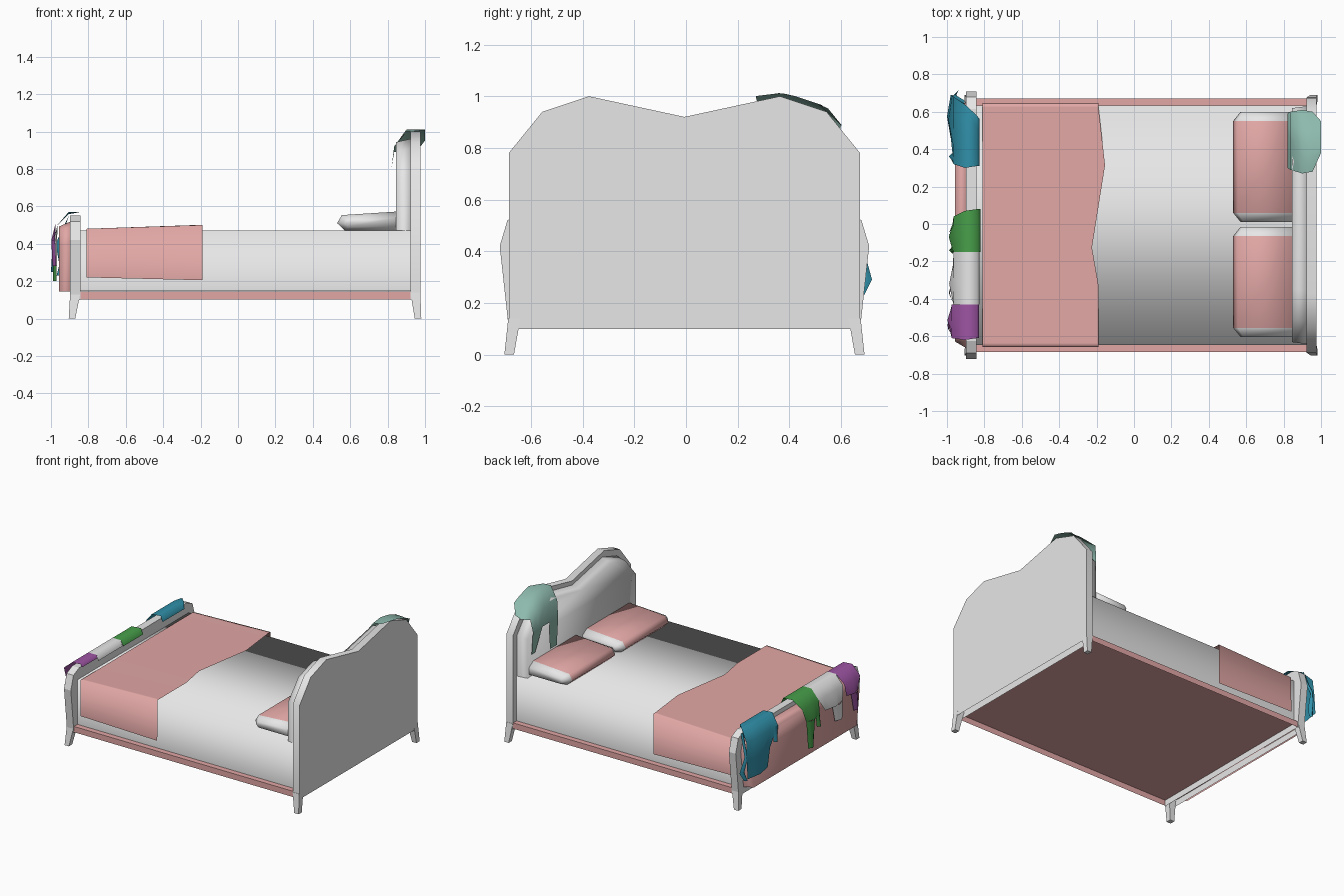
import bpy, bmesh

cube = bpy.data.objects.get("Cube")
if cube:
    bpy.data.objects.remove(cube, do_unlink=True)


def material(name, r, g, b):
    m = bpy.data.materials.new(name)
    m.use_nodes = True
    m.diffuse_color = (r, g, b, 1)
    m.node_tree.nodes["Principled BSDF"].inputs["Base Color"].default_value = (r, g, b, 1)
    return m


white = material("white", .8, .8, .8)
pink = material("pink", .76, .39, .38)
blue = material("blue", .03, .28, .4)
green = material("green", .065, .35, .07)
purple = material("purple", .34, .09, .37)
sage = material("sage", .27, .49, .42)

MID = -.006   # centre line of the bed


def loft(name, strips, mats, closed=True, caps=True, smooth=False, sharp=False, rule=None):
    """Skin each list of equal rings, optionally closing them and capping the ends."""
    bm = bmesh.new()
    for rings in strips:
        rows = [[bm.verts.new(p) for p in ring] for ring in rings]
        n = len(rows[0])
        for a, b in zip(rows, rows[1:]):
            for i in range(n if closed else n - 1):
                j = (i + 1) % n
                bm.faces.new((a[i], a[j], b[j], b[i]))
        if caps:
            bm.faces.new(rows[0])
            bm.faces.new(rows[-1])
    bmesh.ops.recalc_face_normals(bm, faces=bm.faces)
    for f in bm.faces:
        f.smooth = smooth
        if rule:
            f.material_index = rule(f)
    me = bpy.data.meshes.new(name)
    bm.to_mesh(me)
    bm.free()
    if sharp:
        me.set_sharp_from_angle(angle=1.1)
    for m in mats:
        me.materials.append(m)
    ob = bpy.data.objects.new(name, me)
    bpy.context.collection.objects.link(ob)
    return ob


def rect(x0, x1, y0, y1, z):
    return [(x0, y0, z), (x1, y0, z), (x1, y1, z), (x0, y1, z)]


def mirrored(half):
    return half + [(-y, z) for y, z in reversed(half) if y]


def section(x, outline, wide=1, tall=1, z0=.1):
    """Board outline at x, resized about its bottom middle at height z0."""
    return [(x, y * wide + MID, z0 + (z - .1) * tall) for y, z in outline]


head = mirrored([(-.68, .1), (-.68, .78), (-.55, .94), (-.37, 1), (0, .92)])
foot = mirrored([(-.68, .1), (-.715, .42), (-.685, .52), (-.62, .55), (0, .55)])

# Boards with their padded panels, all open underneath
loft("headboard", [[section(.922, head), section(.975, head)]], [white],
     closed=False, smooth=True, sharp=True)
loft("headboard_padding", [[section(.845, head, .92, .87, .16), section(.923, head, .935, .89, .16)]],
     [white], closed=False, smooth=True)
loft("footboard", [[section(-.897, foot), section(-.842, foot)]], [white], closed=False)
loft("footboard_padding", [[section(-.958, foot, .87, .77, .145), section(-.896, foot, .92, .83, .145)]],
     [pink], closed=False, smooth=True)

# Tapered legs
for end, (b0, b1, t0, t1) in {"head": (.945, .98, .922, .975), "foot": (-.905, -.87, -.897, -.842)}.items():
    for side, s in (("back", 1), ("front", -1)):
        loft(end + "_leg_" + side, [[rect(b0, b1, s * .66 + MID, s * .697 + MID, 0),
                                     rect(t0, t1, s * .635 + MID, s * .682 + MID, .14)]], [white])


def cover(name, mat, wide, low, high, smooth):
    """Open-bottomed tray over the length of the bed."""
    outline = [(-wide, low), (-wide, high), (wide, high), (wide, low)]
    loft(name, [[section(x, outline, z0=.1) for x in (-.842, .922)]], [mat],
         closed=False, caps=False, smooth=smooth)


# Base and bedding
cover("bed_base", pink, .678, .103, .145, False)
cover("mattress", white, .64, .146, .47, True)
fold = [(-.65, -.19), (-.63, -.19), (-.32, -.19), (-.12, -.225), (.32, -.155), (.63, -.19), (.65, -.19)]
fold_rows = [[(-.81, y + MID, .48), (x, y + MID, .5)] for y, x in fold]
hems = [[(-.81, s * .652 + MID, .22), (-.19, s * .652 + MID, .205)] for s in (-1, 1)]
loft("blanket", [[hems[0]] + fold_rows + [hems[1]]], [pink], closed=False, caps=False, smooth=True)

# Pillows: coloured middle with plain ends
pillow = [(.85, .472), (.57, .472), (.53, .51), (.555, .553), (.85, .572)]
pillow_end = [(.85, .49), (.59, .49), (.57, .51), (.585, .53), (.85, .54)]
for name, y0 in (("pillow_back", .01), ("pillow_front", -.605)):
    spans = ((0, pillow_end), (.05, pillow), (.54, pillow), (.59, pillow_end))
    loft(name, [[[(x, y0 + d, z) for x, z in prof] for d, prof in spans]], [white, pink], smooth=True,
         rule=lambda f, c=y0 + .295: int(abs(f.calc_center_median().y - c) < .1))


def top_height(outline, y):
    """Height of a board's upper edge at y."""
    pts = [p for p in outline if p[1] > .45]
    y = max(pts[0][0], min(pts[-1][0], y - MID))
    for (a, za), (b, zb) in zip(pts, pts[1:]):
        if a <= y <= b:
            return za + (zb - za) * (y - a) / (b - a)


def cloth(name, mat, board, *strips):
    """Garment from strips of rows (x, z, y from, y to), held to the board's edge."""
    made = []
    for rows in strips:
        grid = []
        for x, z, a, b in rows:
            bulge = .02 if z < .5 else 0    # hanging parts billow outwards
            ring = []
            for i in range(5):
                y = a + (b - a) * i / 4
                ring.append((x - bulge * (1 - abs(i / 2 - 1)), y, min(z, top_height(board, y) + .02)))
            grid.append(ring)
        made.append(grid)
    loft(name, made, [mat], closed=False, caps=False, smooth=True)


# Clothes thrown over the boards
cloth("sage_top", sage, head,
      [(1, 1.01, .38, .55), (.955, 1.012, .28, .6), (.9, 1.01, .27, .61), (.835, .92, .29, .6),
       (.82, .8, .3, .59)],
      [(.82, .8, .48, .59), (.838, .63, .54, .58)],
      [(.82, .8, .3, .4), (.838, .59, .29, .37)])
cloth("blue_top", blue, foot,
      [(-.825, .53, .31, .56), (-.84, .57, .31, .58), (-.905, .57, .3, .64), (-.965, .5, .32, .68),
       (-.972, .38, .42, .69), (-.98, .25, .46, .69)],
      [(-.965, .5, .32, .37), (-.97, .4, .34, .38)],
      [(-.905, .55, .63, .66), (-.955, .4, .67, .69), (-.935, .29, .67, .72), (-.95, .23, .66, .69)])
cloth("green_top", green, foot,
      [(-.82, .53, -.15, .08), (-.838, .57, -.15, .08), (-.905, .57, -.15, .07), (-.965, .5, -.15, .04),
       (-.97, .4, -.14, 0)],
      [(-.97, .4, -.1, 0), (-.97, .2, -.08, -.02)],
      [(-.965, .5, -.15, -.1), (-.97, .32, -.16, -.12)])
cloth("white_top", white, foot,
      [(-.825, .53, -.43, -.15), (-.838, .57, -.43, -.15), (-.905, .57, -.43, -.15),
       (-.965, .5, -.43, -.15), (-.968, .4, -.42, -.22)],
      [(-.968, .4, -.42, -.3), (-.968, .28, -.42, -.33)])
cloth("purple_top", purple, foot,
      [(-.83, .55, -.61, -.43), (-.84, .57, -.61, -.43), (-.905, .57, -.62, -.43),
       (-.975, .51, -.61, -.43), (-.978, .42, -.58, -.45)],
      [(-.978, .42, -.58, -.5), (-.972, .28, -.59, -.54)])
